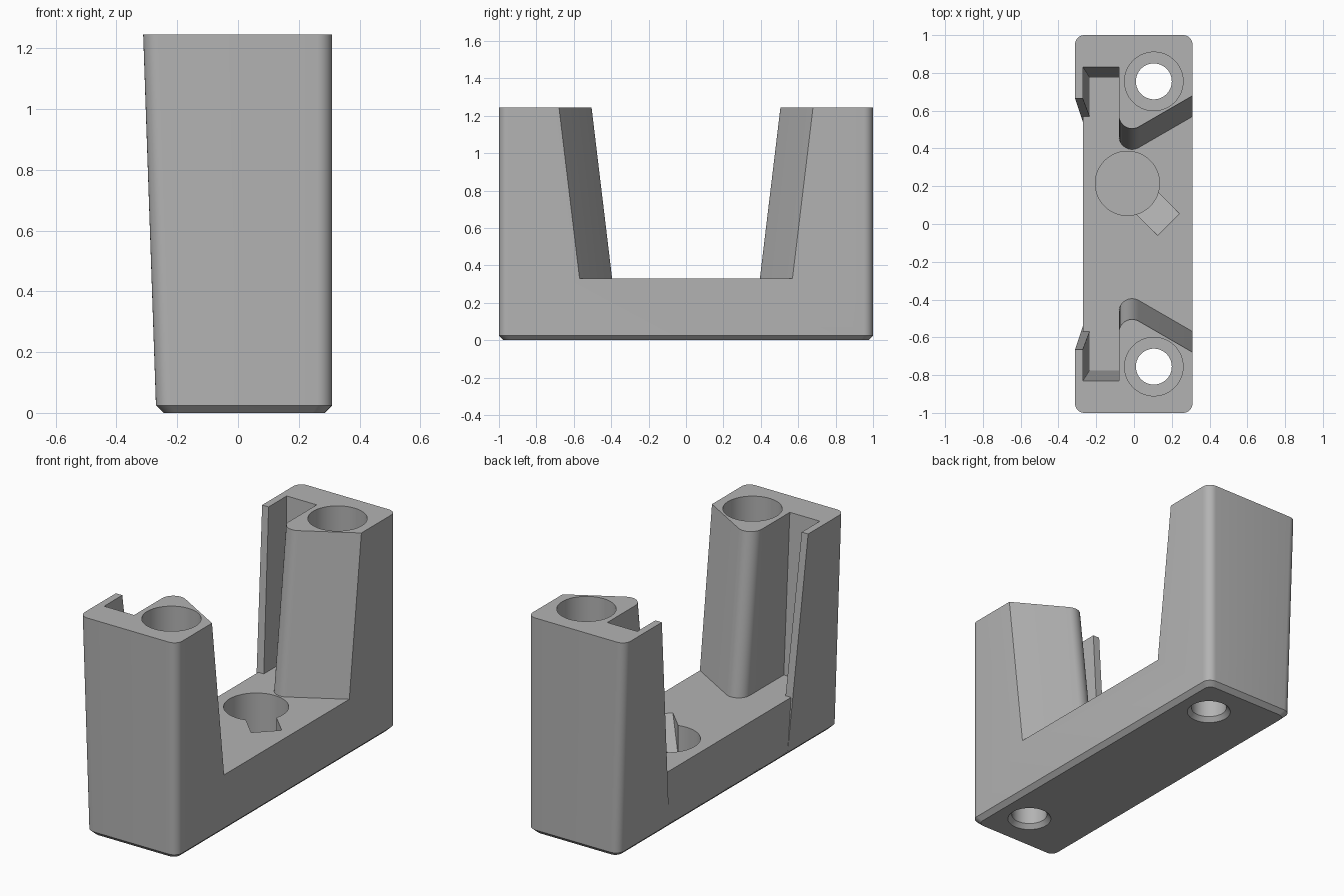
import bpy, bmesh, math
from mathutils import Matrix

if "Cube" in bpy.data.objects:
    bpy.data.objects.remove(bpy.data.objects["Cube"])

TOP, FLOOR, BASE = 1.245, 0.33, 0.025


def loft(name, rings):
    """Closed solid through a stack of rings of 3D points."""
    bm = bmesh.new()
    layers = [[bm.verts.new(p) for p in ring] for ring in rings]
    n = len(layers[0])
    for a, b in zip(layers, layers[1:]):
        for i in range(n):
            j = (i + 1) % n
            bm.faces.new((a[i], a[j], b[j], b[i]))
    bm.faces.new(layers[0][::-1])
    bm.faces.new(layers[-1])
    bmesh.ops.recalc_face_normals(bm, faces=bm.faces)
    mesh = bpy.data.meshes.new(name)
    bm.to_mesh(mesh)
    bm.free()
    obj = bpy.data.objects.new(name, mesh)
    bpy.context.collection.objects.link(obj)
    return obj


def rounded_ring(x0, x1, y, z, r, steps=8):
    pts = []
    for k, (cx, cy) in enumerate([(x1 - r, y - r), (x0 + r, y - r),
                                  (x0 + r, r - y), (x1 - r, r - y)]):
        for i in range(steps + 1):
            a = math.pi / 2 * (k + i / steps)
            pts.append((cx + r * math.cos(a), cy + r * math.sin(a), z))
    return pts


def circle(cx, cy, r, z, n=64):
    return [(cx + r * math.cos(2 * math.pi * i / n),
             cy + r * math.sin(2 * math.pi * i / n), z) for i in range(n)]


def cut(body, cutter):
    mod = body.modifiers.new(cutter.name, 'BOOLEAN')
    mod.operation, mod.solver, mod.object = 'DIFFERENCE', 'EXACT', cutter
    bpy.context.view_layer.objects.active = body
    bpy.ops.object.modifier_apply(modifier=mod.name)
    bpy.data.objects.remove(cutter)


# Main block: chamfered base, rounded corners, leaning left side
body = loft("bracket_body", [
    rounded_ring(-0.245, 0.285, 0.975, 0, 0.04),
    rounded_ring(-0.27, 0.31, 1.0, BASE, 0.05),
    rounded_ring(-0.312, 0.31, 1.0, TOP, 0.05)])


# Central opening with sloped tower faces, rounded noses and clip slots
def half_opening(t):
    nose = 0.11 * t
    pts = [(0.5, 0.679 + nose)]
    for i in range(13):
        a = math.radians(-60 - 120 * i / 12)
        pts.append((-0.01 + 0.07 * math.cos(a), 0.465 + nose + 0.07 * math.sin(a)))
    slot_x, slot_y, lip_y = -0.235 - 0.036 * t, 0.775 + 0.055 * t, 0.57 + 0.095 * t
    return pts + [(-0.08, slot_y), (slot_x, slot_y), (slot_x, lip_y), (-0.5, lip_y)]


rings = []
for t in (0, 1.06):
    z = FLOOR + (TOP - FLOOR) * t
    half = half_opening(t)
    rings.append([(x, y, z) for x, y in half] + [(x, -y, z) for x, y in half[::-1]])
cut(body, loft("opening_cutter", rings))

# Upright left face of the bridge between the towers
cut(body, loft("bridge_side_cutter", [
    [(-0.5, -y, z), (-0.27, -y, z), (-0.27, y, z), (-0.5, y, z)]
    for y, z in ((0.539, 0.03), (0.577, 0.4))]))

# Counterbored screw holes with a chamfered lower rim
for s in (-1, 1):
    c = (0.105, 0.755 * s)
    cut(body, loft("screw_hole_cutter", [
        circle(*c, 0.125, -0.01), circle(*c, 0.095, 0.025), circle(*c, 0.095, 0.25),
        circle(*c, 0.155, 0.2501), circle(*c, 0.155, 1.4)]))

# Round pocket in the bridge
cut(body, loft("pocket_cutter", [circle(-0.035, 0.215, 0.17, 0.1),
                                 circle(-0.035, 0.215, 0.17, 0.5)]))

# Sloped notch leading into the pocket
profile = [(0.308, FLOOR), (0.308, 0.45), (0.05, 0.45), (0.05, 0.13), (0.13, 0.13)]
notch = loft("notch_cutter", [[(d, w, z) for d, z in profile] for w in (-0.081, 0.081)])
notch.data.transform(Matrix.Translation((-0.035, 0.215, 0)) @
                     Matrix.Rotation(math.radians(-45), 4, 'Z'))
cut(body, notch)

# Single grey finish
grey = bpy.data.materials.new("grey")
grey.diffuse_color = (0.45, 0.45, 0.45, 1)
grey.use_nodes = True
grey.node_tree.nodes["Principled BSDF"].inputs["Base Color"].default_value = grey.diffuse_color
body.data.materials.clear()
body.data.materials.append(grey)
for p in body.data.polygons:
    p.material_index = 0
bpy.ops.object.select_all(action='DESELECT')
body.select_set(True)
bpy.context.view_layer.objects.active = body
bpy.ops.object.shade_smooth_by_angle(angle=math.radians(25))
